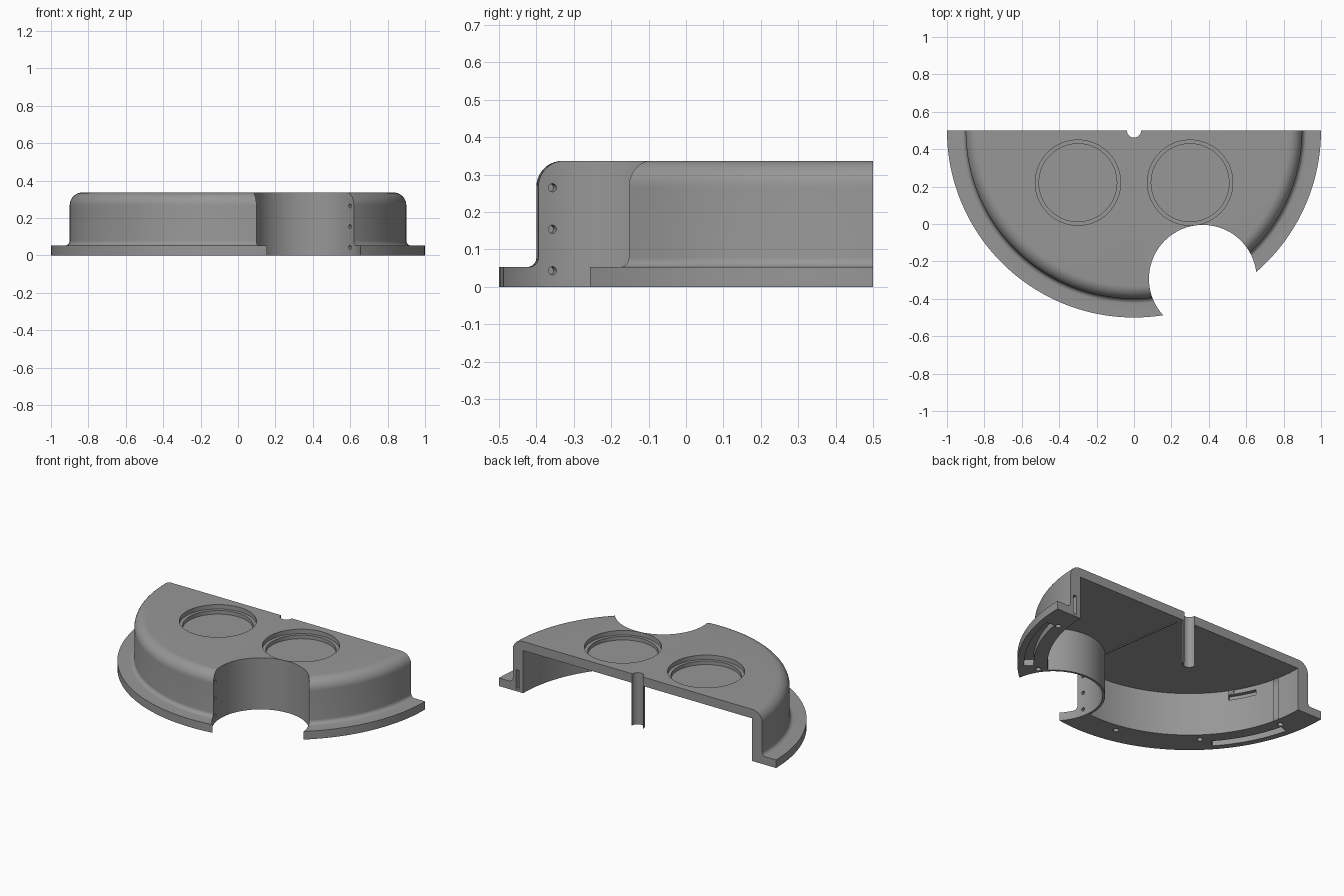
import bpy, bmesh, math
from mathutils import Matrix

if "Cube" in bpy.data.objects:
    bpy.data.objects.remove(bpy.data.objects["Cube"])

AX = (0.0, 0.5)          # centre of the half disc
CUT = (0.368, -0.293)    # centre of the round side cutout
R_CUT, WALL_R, ROOF, TOP = 0.288, 0.825, 0.278, 0.337

gray = bpy.data.materials.new("gray")
gray.diffuse_color = (0.31, 0.31, 0.31, 1)
gray.use_nodes = True
gray.node_tree.nodes["Principled BSDF"].inputs["Base Color"].default_value = gray.diffuse_color


def make(name, bm):
    bmesh.ops.remove_doubles(bm, verts=bm.verts, dist=1e-5)
    bmesh.ops.recalc_face_normals(bm, faces=bm.faces)
    me = bpy.data.meshes.new(name)
    bm.to_mesh(me)
    bm.free()
    me.materials.append(gray)
    ob = bpy.data.objects.new(name, me)
    bpy.context.collection.objects.link(ob)
    return ob


def lathe(name, profile, centre=AX, seg=160):
    bm = bmesh.new()
    vs = [bm.verts.new((r, 0, z)) for r, z in profile]
    es = [bm.edges.new(p) for p in zip(vs, vs[1:])]
    bmesh.ops.spin(bm, geom=vs + es, cent=(0, 0, 0), axis=(0, 0, 1),
                   angle=2 * math.pi, steps=seg)
    bmesh.ops.translate(bm, verts=bm.verts, vec=(*centre, 0))
    return make(name, bm)


def cylinder(name, c, r, z0, z1, seg=96):
    return lathe(name, [(0, z0), (r, z0), (r, z1), (0, z1)], c, seg)


def box(name, lo, hi):
    bm = bmesh.new()
    bmesh.ops.create_cube(bm, size=1)
    for v in bm.verts:
        v.co = [lo[i] + (v.co[i] + 0.5) * (hi[i] - lo[i]) for i in range(3)]
    return make(name, bm)


def arc_block(name, r0, r1, z0, z1, a0, a1, steps=24):
    """Solid block following an arc about the disc centre."""
    bm = bmesh.new()
    rings = []
    for i in range(steps + 1):
        a = math.radians(a0 + (a1 - a0) * i / steps)
        rings.append([bm.verts.new((AX[0] + r * math.cos(a), AX[1] + r * math.sin(a), z))
                      for r, z in ((r0, z0), (r1, z0), (r1, z1), (r0, z1))])
    for p, q in zip(rings, rings[1:]):
        for k in range(4):
            bm.faces.new((p[k], p[(k + 1) % 4], q[(k + 1) % 4], q[k]))
    bm.faces.new(rings[0])
    bm.faces.new(rings[-1])
    return make(name, bm)


def cut(ob, tool):
    m = ob.modifiers.new("cut", 'BOOLEAN')
    m.operation, m.solver, m.object = 'DIFFERENCE', 'EXACT', tool
    bpy.context.view_layer.objects.active = ob
    bpy.ops.object.modifier_apply(modifier=m.name)
    bpy.data.objects.remove(tool)


def fillet(cr, cz, r, a0, a1, n=8):
    return [(cr + r * math.cos(math.radians(a0 + (a1 - a0) * i / n)),
             cz + r * math.sin(math.radians(a0 + (a1 - a0) * i / n))) for i in range(n + 1)]


# Flanged housing with rounded shoulder
profile = ([(0, 0), (1, 0), (1, 0.053)] + fillet(0.925, 0.078, 0.025, 270, 180, 6)
           + fillet(0.83, TOP - 0.07, 0.07, 0, 90, 10) + [(0, TOP)])
housing = lathe("housing", profile)

# Hollow underside, leaving a thin skin around the cutout
cavity = cylinder("cavity_cutter", AX, WALL_R, -0.1, ROOF, 160)
cut(cavity, cylinder("cutout_skin", CUT, R_CUT + 0.014, -0.2, 0.5, 128))
cut(housing, cavity)
cut(housing, cylinder("cutout_cutter", CUT, R_CUT, -0.2, 0.5, 128))
cut(housing, box("back_cutter", (-1.2, 0.5, -0.2), (1.2, 1.7, 0.6)))

# Stepped round recesses in the top
for s in (-1, 1):
    c = (0.3 * s, 0.221)
    step = [(0, 0.284), (0.208, 0.284), (0.208, 0.308), (0.228, 0.308), (0.228, 0.5), (0, 0.5)]
    cut(housing, lathe("recess_cutter", step, c, 96))

# Notch for the back channel
cut(housing, cylinder("notch_cutter", AX, 0.038, -0.1, 0.5, 48))

# Underside grooves, inner wall slots and flange screw holes
for a0, a1 in ((194, 222), (319, 350)):
    cut(housing, arc_block("groove_cutter", 0.905, 0.96, -0.05, 0.04, a0, a1))
for a in (208, 332):
    cut(housing, arc_block("slot_cutter", 0.79, 0.85, 0.215, 0.25, a - 6, a + 6))
for a in (193, 226, 259, 316, 350):
    t = math.radians(a)
    c = (AX[0] + 0.88 * math.cos(t), AX[1] + 0.88 * math.sin(t))
    cut(housing, cylinder("screw_cutter", c, 0.017, -0.05, 0.03, 16))

# Vertical slot in the back face of one wall
cut(housing, box("key_slot_cutter", (0.855, 0.46, 0.015), (0.877, 0.6, 0.14)))

# Rows of pin holes on both sides of the cutout
mid = math.atan2(AX[1] - CUT[1], AX[0] - CUT[0])
for s in (-1, 1):
    a = mid + s * math.radians(78)
    for z in (0.043, 0.154, 0.265):
        bm = bmesh.new()
        pos = (CUT[0] + R_CUT * math.cos(a), CUT[1] + R_CUT * math.sin(a), z)
        rot = Matrix.Rotation(a, 4, 'Z') @ Matrix.Rotation(math.pi / 2, 4, 'Y')
        bmesh.ops.create_cone(bm, cap_ends=True, segments=16, radius1=0.011, radius2=0.011,
                              depth=0.07, matrix=Matrix.Translation(pos) @ rot)
        cut(housing, make("pin_hole_cutter", bm))

# Half-round channel hanging at the middle of the back
channel = arc_block("back_channel", 0.038, 0.043, 0, ROOF + 0.01, 180, 360)

# Thin rib under the roof from the back edge to the cutout
bm = bmesh.new()
p, q = (0.065, 0.46), (0.145, -0.09)
d = math.atan2(q[1] - p[1], q[0] - p[0])
length = math.dist(p, q)
bmesh.ops.create_cube(bm, size=1, matrix=Matrix.Translation(
    ((p[0] + q[0]) / 2, (p[1] + q[1]) / 2, ROOF - 0.001))
    @ Matrix.Rotation(d, 4, 'Z') @ Matrix.Diagonal((length, 0.008, 0.008, 1)))
make("roof_rib", bm)

# Smooth curved faces, keep edges sharp
for ob in (housing, channel):
    bpy.ops.object.select_all(action='DESELECT')
    ob.select_set(True)
    bpy.context.view_layer.objects.active = ob
    bpy.ops.object.shade_smooth_by_angle(angle=math.radians(30))
